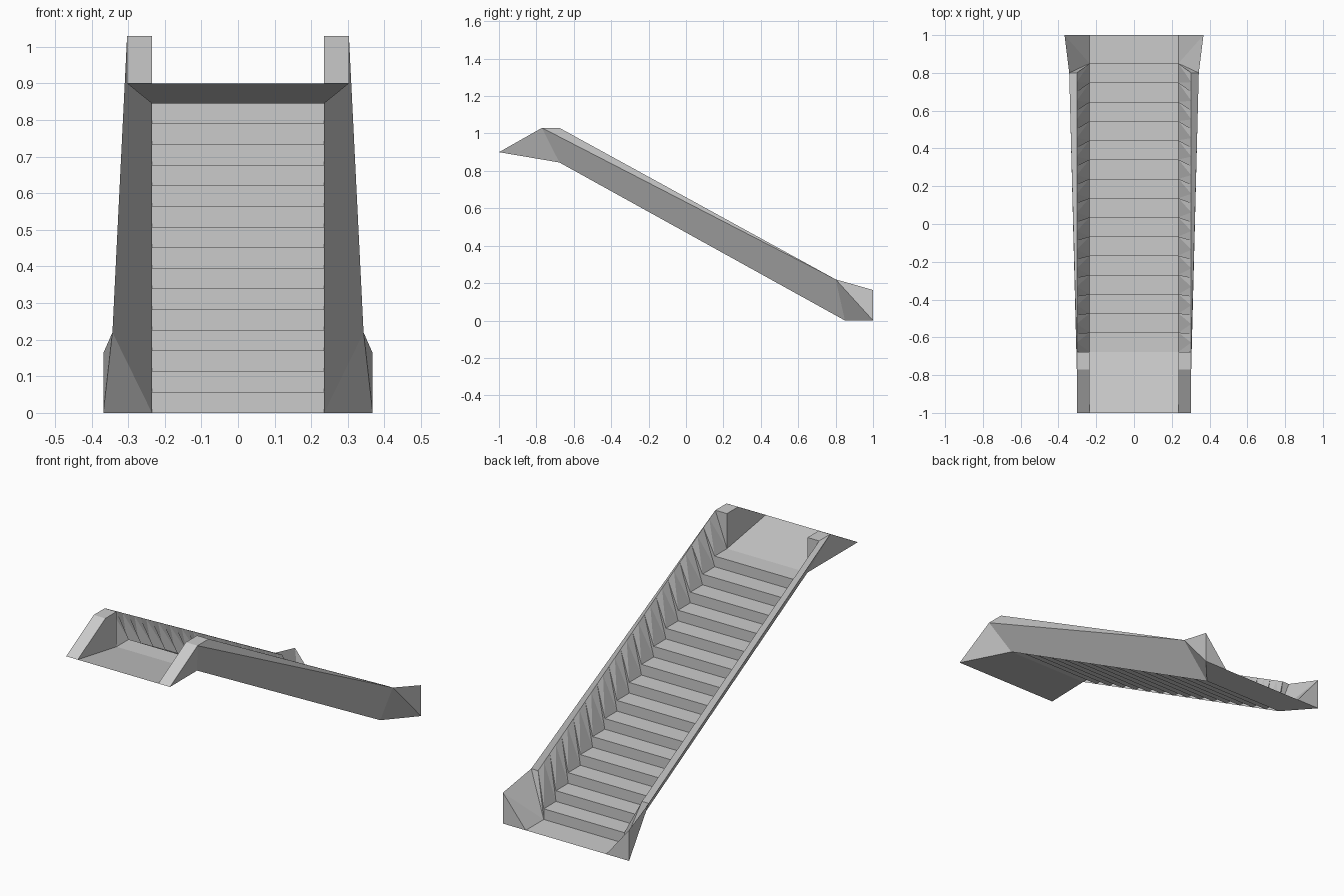
import bpy, bmesh
from mathutils import Vector

if "Cube" in bpy.data.objects:
    bpy.data.objects.remove(bpy.data.objects["Cube"])

STEPS = 15
HALF = 0.235                                  # half width of the treads
LOW, HIGH = Vector((HALF, 0.85, 0.0)), Vector((HALF, -0.677, 0.845))
RUN, RISE = (HIGH.y - LOW.y) / STEPS, (HIGH.z - LOW.z) / STEPS


def build(name, faces, mirror=False, recalc=False):
    """Make an object from polygons given as point lists, welding shared corners."""
    bm = bmesh.new()
    for pts in faces:
        bm.faces.new([bm.verts.new(p) for p in pts])
    bmesh.ops.remove_doubles(bm, verts=bm.verts, dist=0.0005)
    if recalc:
        bmesh.ops.recalc_face_normals(bm, faces=bm.faces)
    mesh = bpy.data.meshes.new(name)
    bm.to_mesh(mesh)
    bm.free()
    obj = bpy.data.objects.new(name, mesh)
    bpy.context.collection.objects.link(obj)
    if mirror:
        mod = obj.modifiers.new("Mirror", 'MIRROR')
        mod.use_axis[0] = True
        mod.use_mirror_merge = False
    return obj


# Zigzag line of the steps at the side of the treads
zigzag = [LOW.copy()]
for i in range(STEPS):
    y, z = LOW.y + RUN * i, RISE * (i + 1)
    zigzag += [Vector((HALF, y, z)), Vector((HALF, y + RUN, z))]

# Stair sheet: lower floor, risers, treads and sloped upper landing
line = [Vector((HALF, 1, 0))] + zigzag + [Vector((HALF, -1, 0.9))]
flip = lambda p: Vector((-p.x, p.y, p.z))
build("stair_steps", [(flip(a), a, b, flip(b)) for a, b in zip(line, line[1:])])

# Key corners of the right side wall
in_low, out_low = Vector((0.303, 0.8, 0.22)), Vector((0.343, 0.8, 0.22))
in_high, out_high = Vector((0.303, -0.677, 1.03)), Vector((0.303, -0.77, 1.03))
foot_in, foot_out = Vector((HALF, 1, 0)), Vector((0.368, 1, 0))
foot_top = Vector((0.368, 1, 0.163))
nose_in, nose_out = Vector((HALF, -1, 0.9)), Vector((0.303, -1, 0.9))
cap_front, cap_back = Vector((HALF, -0.77, 1.03)), Vector((HALF, -0.677, 1.03))

# Long flared wall: outer face, top strip, and inner face fanned from the steps
wall = [(LOW, out_low, out_high, HIGH),
        (out_low, in_low, in_high, out_high),
        (LOW, in_low, out_low)]
rim = [in_low.lerp(in_high, k / (2 * STEPS)) for k in range(2 * STEPS + 1)]
for k in range(2 * STEPS):
    wall += [(zigzag[k], zigzag[k + 1], rim[k]), (zigzag[k + 1], rim[k + 1], rim[k])]

# Splayed foot at the lower end
wall += [(foot_in, foot_out, foot_top),
         (foot_in, foot_top, LOW), (foot_top, out_low, LOW),
         (LOW, out_low, foot_out), (foot_out, out_low, foot_top),
         (LOW, foot_out, foot_in)]

# Wedge block at the upper end
wall += [(nose_in, nose_out, out_high, cap_front),
         (cap_front, out_high, in_high, cap_back),
         (HIGH, cap_back, in_high),
         (nose_in, cap_front, cap_back, HIGH),
         (HIGH, out_high, nose_out),
         (HIGH, nose_out, nose_in)]
build("side_walls", wall, mirror=True, recalc=True)
